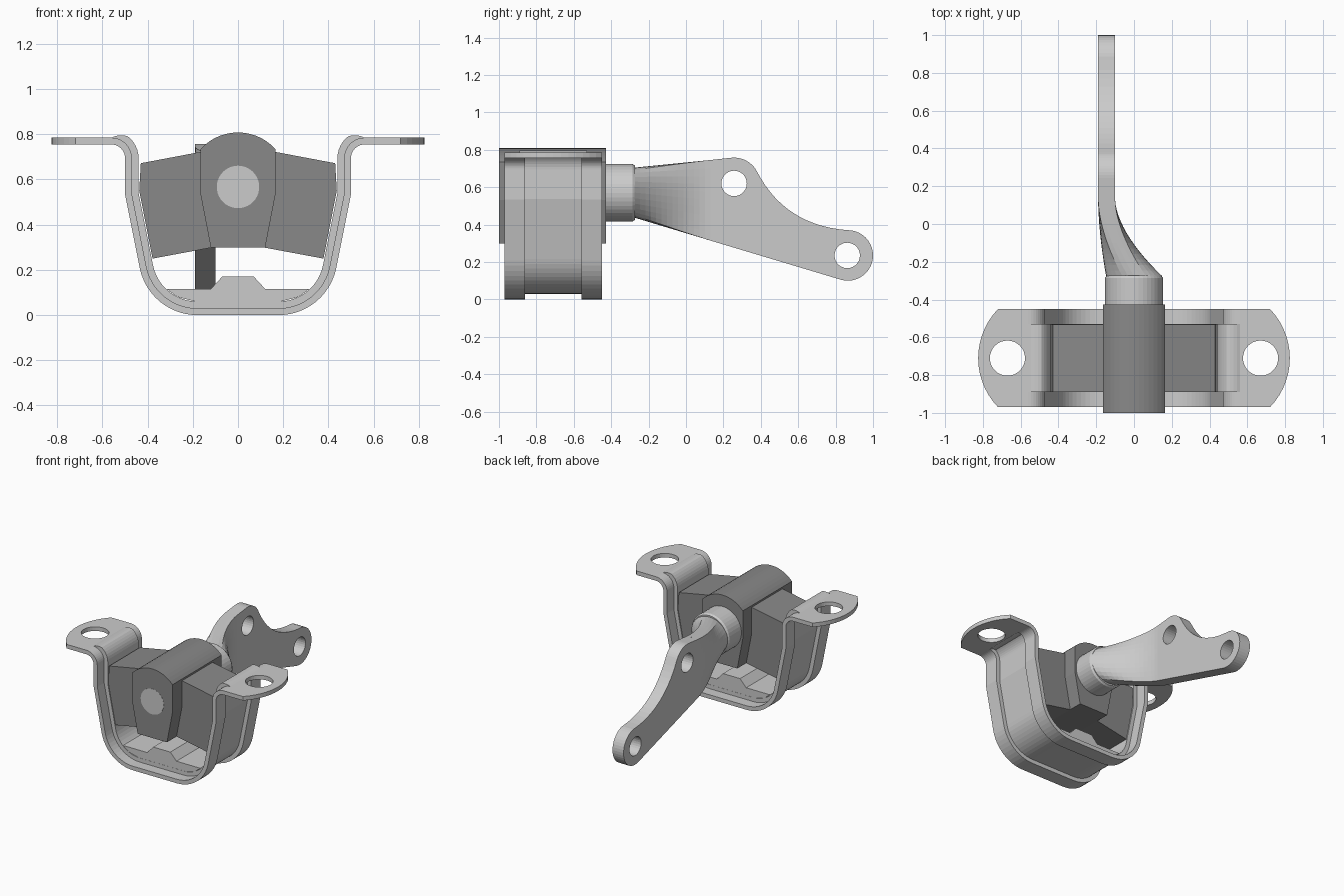
import bpy, bmesh
from math import sin, cos, radians
from mathutils import Vector

if "Cube" in bpy.data.objects:
    bpy.data.objects.remove(bpy.data.objects["Cube"])

rubber = bpy.data.materials.new("dark_rubber")
rubber.diffuse_color = (0.25, 0.25, 0.25, 1)
rubber.use_nodes = True
rubber.node_tree.nodes["Principled BSDF"].inputs["Base Color"].default_value = rubber.diffuse_color


def arc(cx, cy, r, a0, a1, n):
    """Points on an arc, angles in degrees."""
    angles = [radians(a0 + (a1 - a0) * i / n) for i in range(n + 1)]
    return [(cx + r * cos(a), cy + r * sin(a)) for a in angles]


def finish(name, bm, mat=None):
    bmesh.ops.recalc_face_normals(bm, faces=bm.faces)
    me = bpy.data.meshes.new(name)
    bm.to_mesh(me)
    bm.free()
    if mat:
        me.materials.append(mat)
    ob = bpy.data.objects.new(name, me)
    bpy.context.collection.objects.link(ob)
    return ob


def plate(name, loops, place, depth, mat=None):
    """Flat outline (with optional holes) extruded along depth."""
    bm = bmesh.new()
    for loop in loops:
        vs = [bm.verts.new(place(a, b)) for a, b in loop]
        for i, v in enumerate(vs):
            bm.edges.new((v, vs[(i + 1) % len(vs)]))
    bmesh.ops.triangle_fill(bm, edges=bm.edges[:], use_beauty=True)
    bmesh.ops.dissolve_limit(bm, angle_limit=0.001, verts=[], edges=bm.edges[:])
    out = bmesh.ops.extrude_face_region(bm, geom=bm.faces[:], use_keep_orig=True)
    moved = [g for g in out["geom"] if isinstance(g, bmesh.types.BMVert)]
    bmesh.ops.translate(bm, verts=moved, vec=Vector(depth))
    return finish(name, bm, mat)


def loft(name, rings, cap=False, mat=None):
    """Skin closed rings of equal point count."""
    bm = bmesh.new()
    rows = [[bm.verts.new(p) for p in r] for r in rings]
    n = len(rows[0])
    for a, b in zip(rows, rows[1:]):
        for i in range(n):
            j = (i + 1) % n
            bm.faces.new((a[i], a[j], b[j], b[i]))
    if cap:
        bm.faces.new(rows[0])
        bm.faces.new(rows[-1])
    return finish(name, bm, mat)


def turned(name, cx, cz, stations, n=40, mat=None):
    """Round part along y from (y, radius) stations."""
    rings = [[(x, y, z) for x, z in arc(cx, cz, r, 0, 360, n)[:-1]] for y, r in stations]
    return loft(name, rings, True, mat)


def front(y):
    return lambda x, z: (x, y, z)


# bracket strap: path points with inward normal and groove depth factor
half = [((0.0, 0.0), (0.0, 1.0), 1.0)]
for i in range(13):
    a = radians(-90 + 78.7 * i / 12)
    half.append(((0.18 + 0.26 * cos(a), 0.26 + 0.26 * sin(a)), (-cos(a), -sin(a)), 1.0))
half.append(((0.5, 0.535), (-0.995, 0.098), 1.0))
for i in range(11):
    a = radians(180 - 9 * i)
    half.append(((0.56 + 0.06 * cos(a), 0.695 + 0.06 * sin(a)), (cos(a), sin(a)),
                 min(1.0, (10 - i) / 4)))
path = [((-p[0], p[1]), (-n[0], n[1]), f) for p, n, f in reversed(half[1:])] + half

# strap cross-section: (y, rim offset, groove offset)
section = [(-0.97, 0, 0), (-0.86, 0, 0), (-0.86, 0, 0.03), (-0.56, 0, 0.03),
           (-0.56, 0, 0), (-0.45, 0, 0), (-0.45, 0.03, 0), (-0.53, 0.03, 0),
           (-0.53, 0.03, 0.03), (-0.89, 0.03, 0.03), (-0.89, 0.03, 0), (-0.97, 0.03, 0)]
loft("bracket_strap", [[(p[0] + n[0] * (o + g * f), y, p[1] + n[1] * (o + g * f))
                        for y, o, g in section] for p, n, f in path])

# bolt tabs, bump stop and rubber wings
tab = [(0.56, -0.97)] + arc(0.451, -0.71, 0.374, -44, 44, 14) + [(0.56, -0.45)]
hole = arc(0.67, -0.71, 0.093, 0, 360, 32)[:-1]
wing = [(0.12, 0.298), (0.378, 0.25), (0.437, 0.55), (0.43, 0.672), (0.165, 0.722), (0.16, 0.53)]
for side, s in (("left", -1), ("right", 1)):
    plate(side + "_bolt_tab", [tab, hole], lambda x, y: (s * x, y, 0.755), (0, 0, 0.03))
    plate(side + "_rubber_wing", [wing], lambda x, z: (s * x, -0.889, z), (0, 0.358, 0), rubber)

stop = [(0.07, 0.17), (0.12, 0.116), (0.316, 0.116), (0.27, 0.081), (0.18, 0.058)]
stop += [(-x, z) for x, z in reversed(stop)]
plate("bump_stop", [stop], front(-0.889), (0, 0.358, 0))

# rubber centre block with rounded top
block = [(-0.12, 0.298), (0.12, 0.298), (0.165, 0.53)]
block += arc(0, 0.585, 0.223, 42.3, 137.7, 14) + [(-0.165, 0.53)]
plate("rubber_block", [block], front(-1.0), (0, 0.573, 0), rubber)

# pin end and collar
turned("pin", 0, 0.567, [(-1.001, 0.094), (-0.44, 0.094)])
turned("collar", 0, 0.57, [(-0.44, 0.154), (-0.287, 0.154), (-0.273, 0.145)])


# arm neck: round at the collar, blending into the flat plate
def neck_ring(u):
    y = -0.275 + 0.405 * u
    t = 1 - (1 - u) ** 1.7
    top, bot = 0.706 + 0.0996 * (y + 0.262), 0.433 - 0.302 * (y + 0.262)
    mid, hz = (top + bot) / 2, (top - bot) / 2
    corners = [(-0.1, -1), (-0.1, 1), (-0.19, 1), (-0.19, -1), (-0.1, -1)]
    angles = [-65, 65, 115, 245, 295]
    ring = []
    for k, n in enumerate((10, 4, 10, 4)):
        for i in range(n):
            w = i / n
            a = radians(angles[k] + (angles[k + 1] - angles[k]) * w)
            rx = corners[k][0] * (1 - w) + corners[k + 1][0] * w
            rz = corners[k][1] * (1 - w) + corners[k + 1][1] * w
            ring.append((0.148 * cos(a) * (1 - t) + rx * t, y,
                         mid + hz * (sin(a) * (1 - t) + rz * t)))
    return ring


loft("arm_neck", [neck_ring(i / 14) for i in range(15)])

# arm plate with two holes
p0, p1, p2 = Vector((0.38, 0.683)), Vector((0.527, 0.397)), Vector((0.862, 0.37))
curve = [tuple(p0 * (1 - t) ** 2 + p1 * 2 * t * (1 - t) + p2 * t * t)
         for t in [i / 14 for i in range(1, 14)]]
outline = [(0.13, 0.745)] + arc(0.257, 0.62, 0.138, 95.7, 27, 10) + curve
outline += arc(0.865, 0.235, 0.135, 90, -106.8, 22) + [(0.13, 0.3146)]
holes = [arc(y, z, 0.068, 0, 360, 28)[:-1] for y, z in ((0.257, 0.62), (0.862, 0.235))]
plate("arm_plate", [outline] + holes, lambda y, z: (-0.19, y, z), (0.09, 0, 0))
